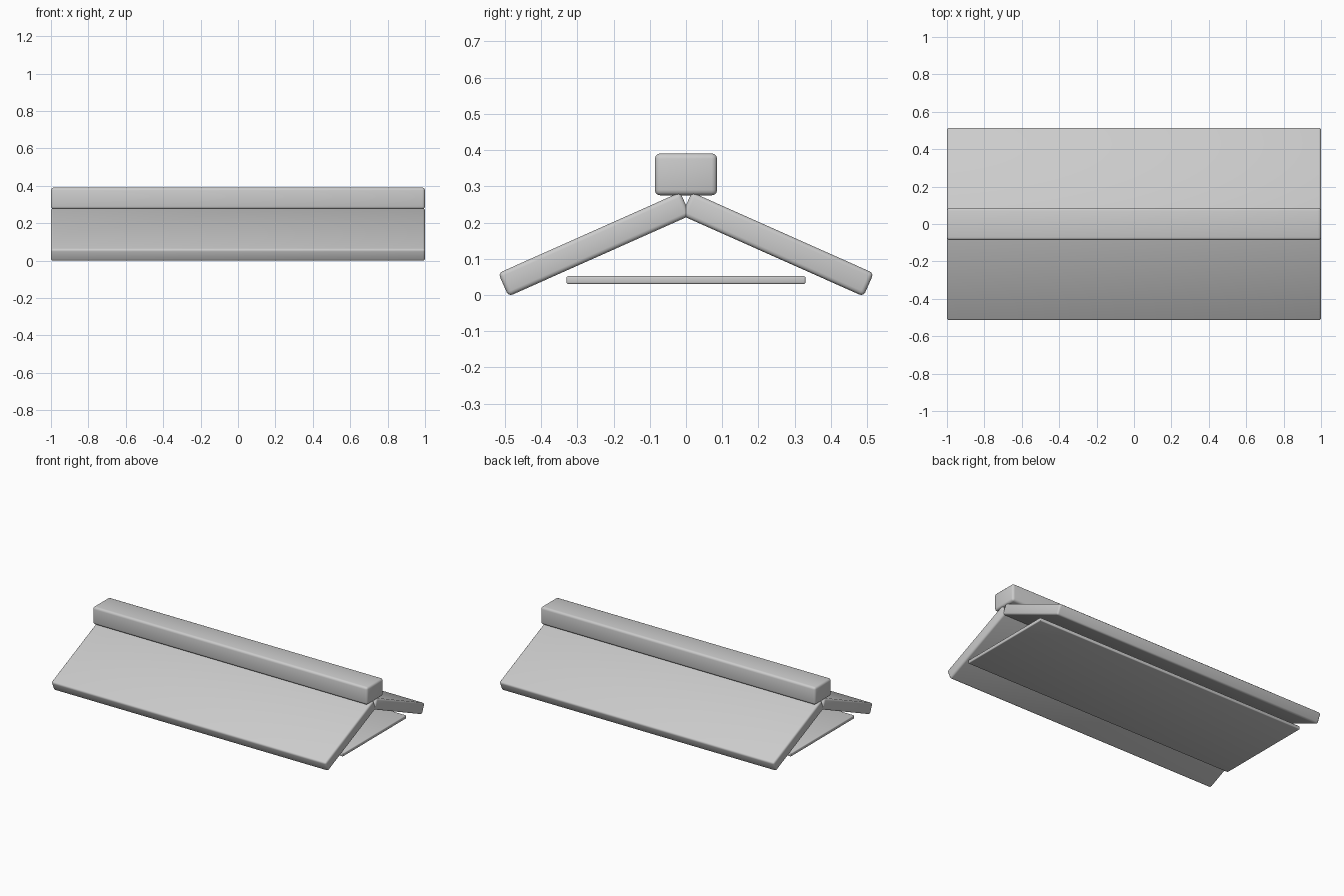
import bpy
from math import radians

if "Cube" in bpy.data.objects:
    bpy.data.objects.remove(bpy.data.objects["Cube"])


def rounded_box(name, size, loc, bevel, tilt=0):
    """Box with rounded edges, tilted about the x axis."""
    bpy.ops.mesh.primitive_cube_add(size=1, location=loc)
    ob = bpy.context.object
    ob.name = name
    ob.scale = size
    bpy.ops.object.transform_apply(location=False, rotation=False, scale=True)
    ob.rotation_euler.x = radians(tilt)
    mod = ob.modifiers.new("Rounded edges", 'BEVEL')
    mod.width = bevel
    mod.segments = 3
    bpy.ops.object.modifier_apply(modifier=mod.name)
    bpy.ops.object.shade_smooth_by_angle(angle=radians(40))
    return ob


# Ridge beam along the top
rounded_box("ridge_beam", (2, 0.172, 0.116), (0, 0, 0.333), 0.015)

# Two sloping roof panels
for name, side in (("front_panel", -1), ("back_panel", 1)):
    rounded_box(name, (2, 0.55, 0.07), (0, side * 0.253, 0.140), 0.012, -side * 24)

# Thin flat board underneath
rounded_box("base_board", (1.99, 0.66, 0.022), (0, 0, 0.041), 0.005)
